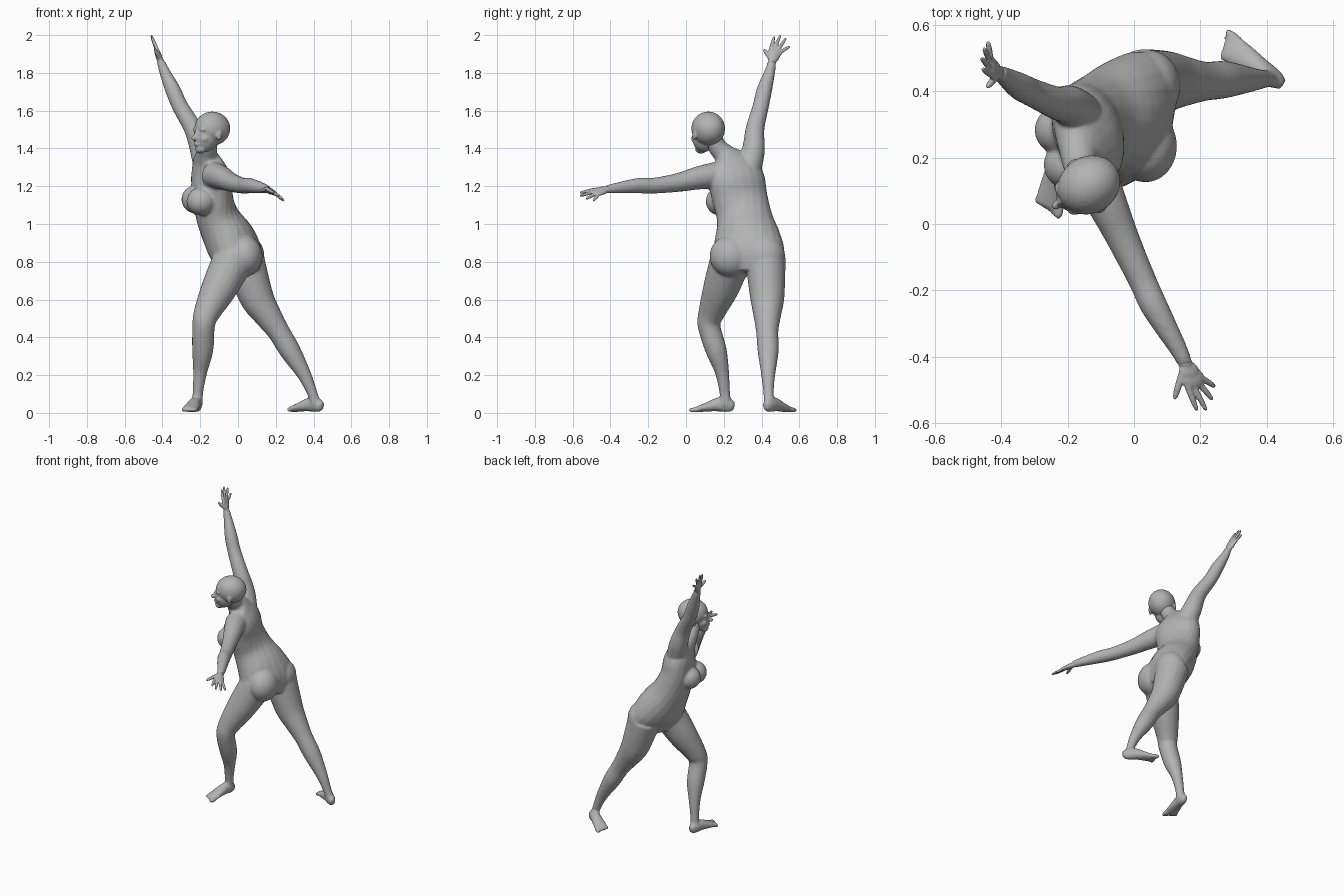
import bpy, bmesh
from math import cos, sin, pi, radians
from mathutils import Vector, Matrix

cube = bpy.data.objects.get("Cube")
if cube:
    bpy.data.objects.remove(cube, do_unlink=True)

clay = bpy.data.materials.new("clay grey")
clay.use_nodes = True
COLOUR = (0.45, 0.45, 0.45, 1)
clay.diffuse_color = COLOUR
clay.node_tree.nodes["Principled BSDF"].inputs["Base Color"].default_value = COLOUR


def catmull(a, b, c, d, t):
    return 0.5 * (2 * b + (c - a) * t + (2 * a - 5 * b + 4 * c - d) * t ** 2
                  + (3 * b - a - 3 * c + d) * t ** 3)


def refine(rings, steps=4):
    """Smooth interpolation between cross-sections."""
    n, out = len(rings), []
    for i in range(n - 1):
        quad = [rings[max(0, min(n - 1, i + k))] for k in (-1, 0, 1, 2)]
        for s in range(steps):
            out.append([catmull(*v, s / steps) for v in zip(*quad)])
    return out + [list(rings[-1])]


def loft(bm, rings, sides=20):
    """Closed tube; ring = x, y, z, half width, half depth, yaw of the width axis."""
    rings = refine(rings)
    pts = [Vector(r[:3]) for r in rings]
    loops = []
    for i, r in enumerate(rings):
        tangent = (pts[min(i + 1, len(pts) - 1)] - pts[max(i - 1, 0)]).normalized()
        side = Vector((cos(radians(r[5])), sin(radians(r[5])), 0))
        side = (side - tangent * side.dot(tangent)).normalized()
        depth = tangent.cross(side)
        loops.append([bm.verts.new(pts[i] + side * r[3] * cos(2 * pi * k / sides)
                                   + depth * r[4] * sin(2 * pi * k / sides))
                      for k in range(sides)])
    for a, b in zip(loops, loops[1:]):
        for k in range(sides):
            m = (k + 1) % sides
            bm.faces.new((a[k], a[m], b[m], b[k]))
    bm.faces.new(loops[0][::-1])
    bm.faces.new(loops[-1])


def limb(bm, rings, yaw=0):
    loft(bm, [(x, y, z, r, r, yaw) for x, y, z, r in rings])


def ball(bm, centre, size, yaw=0, pitch=0):
    m = (Matrix.Translation(centre) @ Matrix.Rotation(radians(yaw), 4, 'Z')
         @ Matrix.Rotation(radians(pitch), 4, 'Y') @ Matrix.Diagonal((*size, 1)))
    bmesh.ops.create_uvsphere(bm, u_segments=24, v_segments=16, radius=1, matrix=m)


def digit(bm, root, tip, r):
    """Finger or toe with a rounded end."""
    root, tip = Vector(root), Vector(tip)
    limb(bm, [(*root.lerp(tip, t), r * k) for t, k in
              ((0, 1), (0.5, 1), (0.85, 0.8), (1, 0.45))], 17)


def finish(bm, name, voxel, smoothing):
    """Fuse the overlapping volumes into one skin."""
    bmesh.ops.recalc_face_normals(bm, faces=bm.faces)
    mesh = bpy.data.meshes.new(name)
    bm.to_mesh(mesh)
    bm.free()
    mesh.materials.append(clay)
    ob = bpy.data.objects.new(name, mesh)
    bpy.context.collection.objects.link(ob)
    fuse = ob.modifiers.new("fuse", 'REMESH')
    fuse.mode = 'VOXEL'
    fuse.voxel_size = voxel
    fuse.use_smooth_shade = True
    soft = ob.modifiers.new("soften", 'SMOOTH')
    soft.factor = 0.5
    soft.iterations = smoothing
    for p in mesh.polygons:
        p.use_smooth = True


# Body: torso, breasts, buttocks, arms and legs
bm = bmesh.new()
loft(bm, [(0.02, 0.33, 0.74, 0.15, 0.09, -108),
          (0.0, 0.33, 0.83, 0.195, 0.125, -106),
          (-0.045, 0.325, 0.92, 0.178, 0.135, -102),
          (-0.105, 0.31, 1.03, 0.148, 0.115, -90),
          (-0.135, 0.285, 1.14, 0.15, 0.105, -75),
          (-0.14, 0.265, 1.24, 0.155, 0.1, -70),
          (-0.155, 0.235, 1.32, 0.125, 0.072, -68),
          (-0.165, 0.205, 1.365, 0.065, 0.056, -65),
          (-0.16, 0.165, 1.41, 0.05, 0.05, -60),
          (-0.15, 0.14, 1.46, 0.05, 0.05, -60)])
for x, y, z in ((-0.222, 0.285, 1.13), (-0.195, 0.18, 1.12)):
    ball(bm, (x, y, z), (0.078, 0.075, 0.075), 20)
for x, y in ((0.035, 0.235), (0.045, 0.415)):
    ball(bm, (x, y, 0.83), (0.095, 0.11, 0.11))
limb(bm, [(-0.15, 0.31, 1.24, 0.075), (-0.19, 0.355, 1.38, 0.062),
          (-0.235, 0.365, 1.5, 0.05), (-0.305, 0.395, 1.62, 0.043),
          (-0.345, 0.415, 1.71, 0.041), (-0.39, 0.445, 1.81, 0.028),
          (-0.408, 0.455, 1.86, 0.022)])
limb(bm, [(-0.13, 0.17, 1.26, 0.072), (-0.085, 0.07, 1.245, 0.062),
          (-0.035, -0.04, 1.22, 0.05), (0.025, -0.17, 1.203, 0.042),
          (0.062, -0.25, 1.203, 0.041), (0.13, -0.37, 1.19, 0.028),
          (0.155, -0.42, 1.183, 0.022)])
limb(bm, [(-0.02, 0.24, 0.82, 0.11), (-0.1, 0.185, 0.66, 0.095),
          (-0.165, 0.135, 0.53, 0.07), (-0.182, 0.122, 0.46, 0.06),
          (-0.187, 0.16, 0.33, 0.056), (-0.2, 0.19, 0.22, 0.038),
          (-0.212, 0.205, 0.11, 0.028), (-0.215, 0.21, 0.045, 0.03)])
limb(bm, [(0.03, 0.42, 0.82, 0.108), (0.095, 0.43, 0.62, 0.092),
          (0.155, 0.43, 0.52, 0.074), (0.215, 0.43, 0.43, 0.059),
          (0.275, 0.435, 0.33, 0.056), (0.352, 0.435, 0.2, 0.037),
          (0.395, 0.437, 0.1, 0.027), (0.412, 0.44, 0.045, 0.029)], 90)


# Feet: instep profile from heel to ball, then five toes
def foot(heel, toe, inner):
    heel, toe = Vector(heel), Vector(toe)
    run = toe - heel
    across = Vector((-run.y, run.x)).normalized()
    yaw = across.angle_signed(Vector((1, 0)))
    rings = []
    for t, z, a, b in ((0, 0.036, 0.016, 0.022), (0.12, 0.04, 0.028, 0.036),
                       (0.35, 0.045, 0.033, 0.038), (0.6, 0.033, 0.04, 0.026),
                       (0.82, 0.021, 0.045, 0.017), (0.9, 0.018, 0.043, 0.013)):
        rings.append((*(heel + run * t), z, a, b, yaw * 180 / pi))
    loft(bm, rings)
    for i in range(5):
        off = across * inner * (0.032 - 0.017 * i)
        root, tip = heel + run * 0.82 + off, heel + run * (1.03 - 0.035 * i) + off * 1.1
        digit(bm, (*root, 0.018), (*tip, 0.014), 0.014 if i == 0 else 0.01)


foot((-0.212, 0.255), (-0.262, 0.03), 1)
foot((0.448, 0.42), (0.262, 0.55), -1)
finish(bm, "body", 0.008, 5)


# Hands: flat palm with fingers fanned along the across axis
def hand(name, wrist, knuckles, across, thumb_tip, tips):
    bm = bmesh.new()
    wrist, knuckles = Vector(wrist), Vector(knuckles)
    across = Vector(across).normalized()
    run = knuckles - wrist
    flat = run.cross(across).normalized()
    basis = Matrix((across, run.normalized(), flat)).transposed().to_4x4()
    for t, w, h in ((0.0, 0.022, 0.019), (0.45, 0.032, 0.017), (0.75, 0.038, 0.014)):
        m = Matrix.Translation(wrist + run * t) @ basis
        m = m @ Matrix.Diagonal((w, 0.035, h, 1))
        bmesh.ops.create_uvsphere(bm, u_segments=20, v_segments=12, radius=1, matrix=m)
    digit(bm, wrist + run * 0.3 - across * 0.018, thumb_tip, 0.0105)
    for i, tip in enumerate(tips):
        digit(bm, wrist + run * 0.85 + across * (0.018 * i - 0.027), tip, 0.009)
    finish(bm, name, 0.004, 2)


hand("right_hand", (-0.408, 0.455, 1.855), (-0.433, 0.475, 1.925), (-0.1, 1, -0.2),
     (-0.443, 0.412, 1.925),
     ((-0.457, 0.468, 1.993), (-0.46, 0.5, 2.0), (-0.452, 0.53, 1.985),
      (-0.44, 0.55, 1.94)))
hand("left_hand", (0.152, -0.415, 1.183), (0.185, -0.482, 1.168), (0.8, 0.35, -0.45),
     (0.122, -0.528, 1.175),
     ((0.19, -0.562, 1.165), (0.218, -0.562, 1.148), (0.237, -0.53, 1.132),
      (0.244, -0.49, 1.122)))

# Head: placed in a face frame (forward, left, up)
bm = bmesh.new()
FACE = 212
frame = (Matrix.Translation((-0.14, 0.115, 1.505))
         @ Matrix.Rotation(radians(FACE), 4, 'Z'))


def feature(place, size, pitch=0):
    ball(bm, frame @ Vector(place), size, FACE, pitch)


feature((-0.005, 0, 0), (0.098, 0.086, 0.09))
feature((0.035, 0, -0.045), (0.066, 0.062, 0.08), -10)
feature((0.068, 0, -0.108), (0.028, 0.032, 0.024))
feature((0.107, 0, -0.05), (0.019, 0.013, 0.014))
feature((0.094, 0, -0.028), (0.013, 0.009, 0.032), -18)
feature((0.09, 0, -0.083), (0.015, 0.024, 0.012))
for s in (-1, 1):
    feature((0.076, s * 0.03, -0.006), (0.016, 0.026, 0.012))
    feature((0.079, s * 0.03, -0.026), (0.01, 0.014, 0.009))
    feature((0.062, s * 0.037, -0.055), (0.026, 0.022, 0.022))
    feature((0.002, s * 0.083, -0.035), (0.017, 0.008, 0.028), -12)
finish(bm, "head", 0.005, 3)
